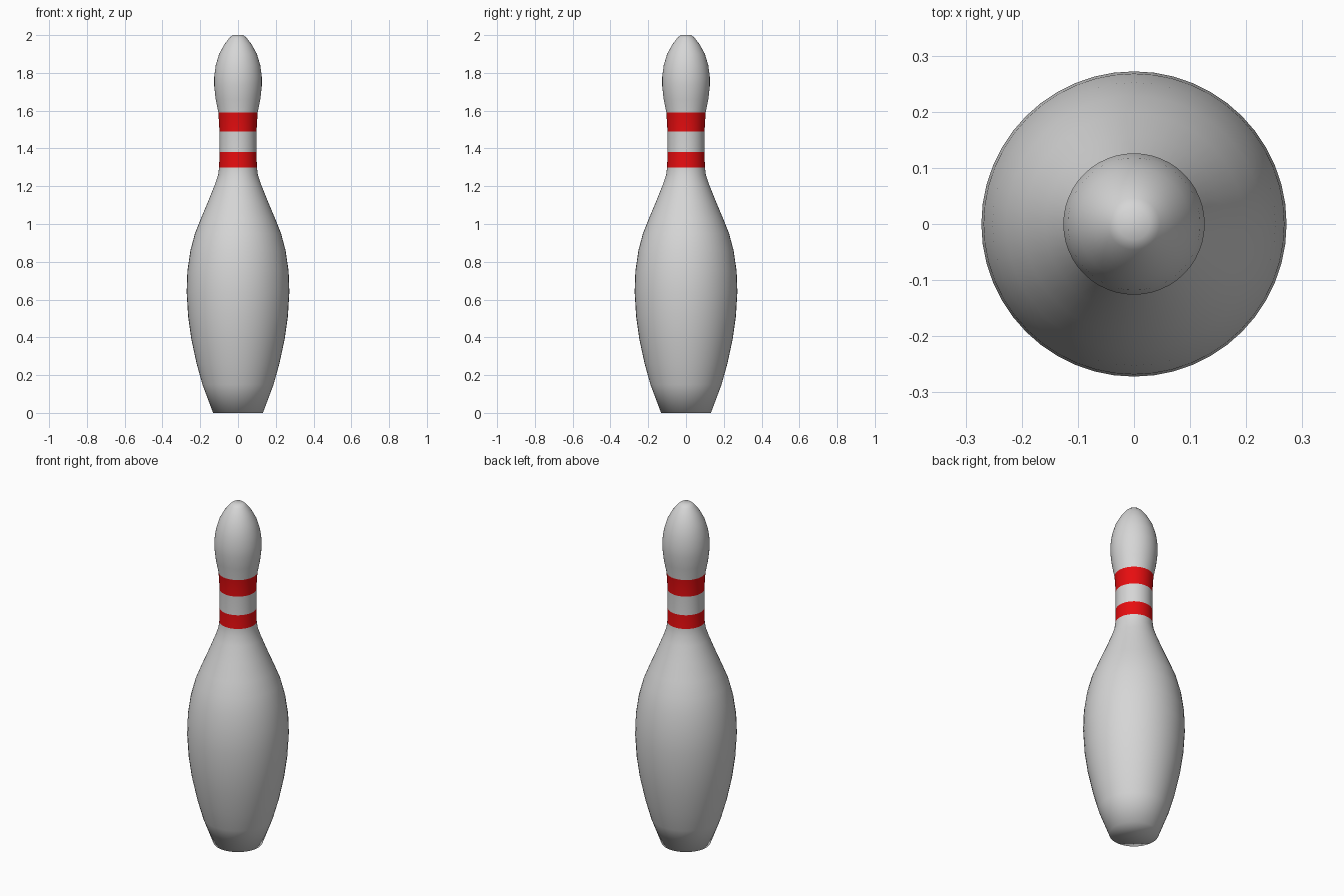
import bpy, bmesh, math

cube = bpy.data.objects.get("Cube")
if cube:
    bpy.data.objects.remove(cube, do_unlink=True)

SIDES = 48
STRIPES = [(1.30, 1.38), (1.49, 1.59)]

# Half outline, (radius, height), from base to crown
PROFILE = [
    (0.132, 0), (0.188, 0.15), (0.219, 0.26), (0.247, 0.39), (0.264, 0.51),
    (0.272, 0.64), (0.268, 0.75), (0.252, 0.86), (0.228, 0.95),
    (0.196, 1.03), (0.158, 1.12), (0.122, 1.21), (0.105, 1.26), (0.1, 1.30),
    (0.098, 1.38), (0.098, 1.49), (0.104, 1.59), (0.118, 1.66), (0.126, 1.73),
    (0.126, 1.78), (0.118, 1.84), (0.1, 1.9), (0.073, 1.95),
    (0.046, 1.985), (0.028, 2.0),
]


def make_material(name, color):
    mat = bpy.data.materials.new(name)
    mat.use_nodes = True
    mat.diffuse_color = color
    mat.node_tree.nodes["Principled BSDF"].inputs["Base Color"].default_value = color
    return mat


# Body of revolution with end caps
bm = bmesh.new()
rings = []
for radius, height in PROFILE:
    angles = [math.tau * i / SIDES for i in range(SIDES)]
    rings.append([bm.verts.new((radius * math.cos(a), radius * math.sin(a), height))
                  for a in angles])
for low, high in zip(rings, rings[1:]):
    for i in range(SIDES):
        j = (i + 1) % SIDES
        bm.faces.new((low[i], low[j], high[j], high[i]))
bm.faces.new(rings[0][::-1])
bm.faces.new(rings[-1])

# Smooth shading, with neck stripes coloured by height
for face in bm.faces:
    face.smooth = True
    z = face.calc_center_median().z
    face.material_index = int(any(lo < z < hi for lo, hi in STRIPES))

mesh = bpy.data.meshes.new("pin_body")
bm.to_mesh(mesh)
bm.free()
mesh.materials.append(make_material("white lacquer", (0.67, 0.67, 0.67, 1)))
mesh.materials.append(make_material("stripe red", (0.8, 0.004, 0.005, 1)))
bpy.context.collection.objects.link(bpy.data.objects.new("pin_body", mesh))
